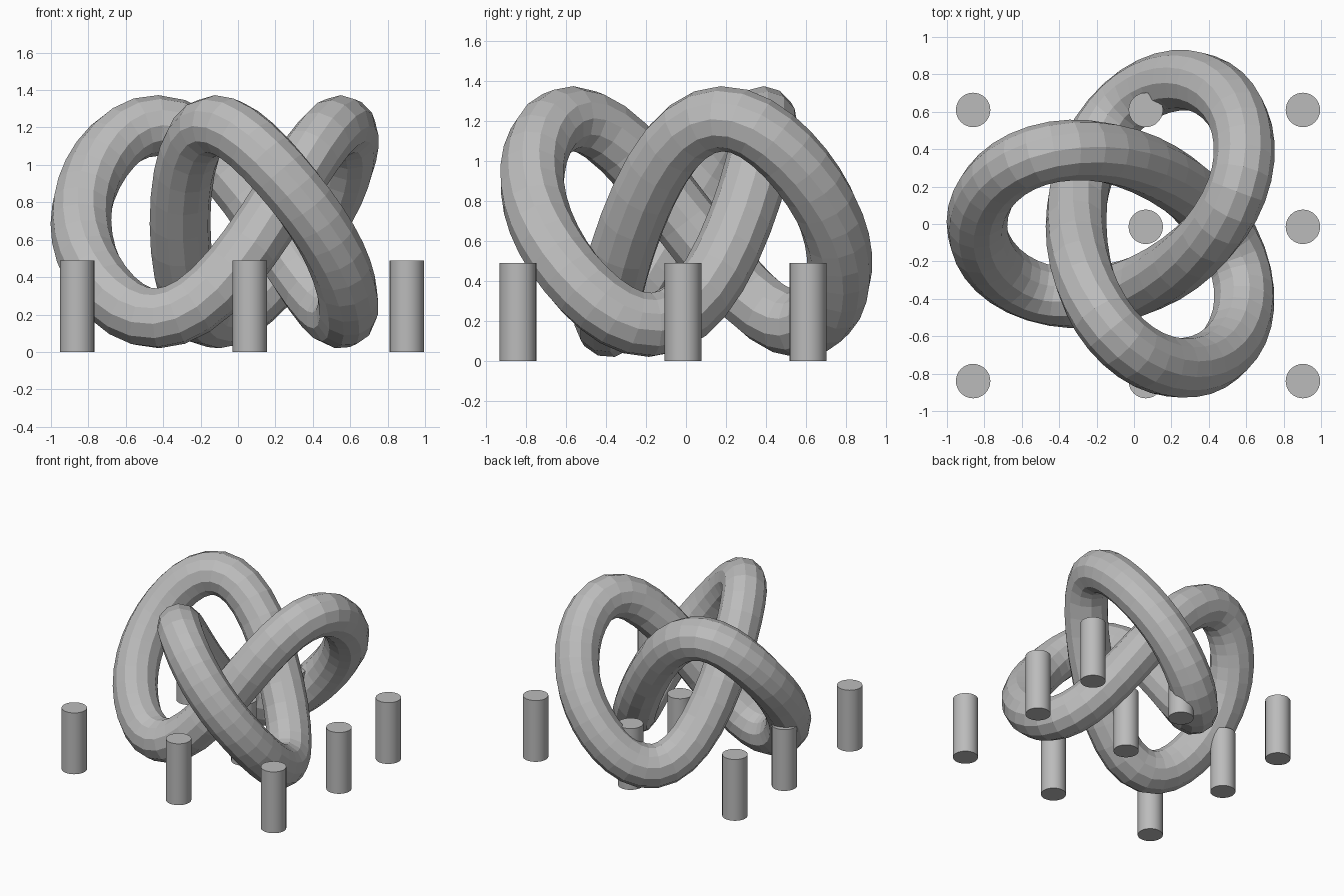
import bpy
from math import sin, cos, tau

cube = bpy.data.objects.get("Cube")
if cube:
    bpy.data.objects.remove(cube, do_unlink=True)

# One plain grey for everything
grey = bpy.data.materials.new("plain_grey")
grey.use_nodes = True
GREY = (0.5, 0.5, 0.5, 1)
grey.diffuse_color = GREY
grey.node_tree.nodes["Principled BSDF"].inputs["Base Color"].default_value = GREY


def select_only(obj):
    bpy.ops.object.select_all(action="DESELECT")
    obj.select_set(True)
    bpy.context.view_layer.objects.active = obj


def knot_point(t):
    """Centre line of a three-lobed knot with one lobe towards -x."""
    x = -(0.575 * cos(2 * t) + 0.265 * cos(t))
    y = -(0.575 * sin(2 * t) - 0.265 * sin(t))
    z = 0.695 - 0.503 * sin(3 * t) + 0.057 * sin(6 * t)
    return x, y, z


# Faceted tube swept along the closed knot
SEGMENTS = 84
curve = bpy.data.curves.new("knot", "CURVE")
curve.dimensions = "3D"
curve.bevel_depth = 0.163
curve.bevel_resolution = 4
spline = curve.splines.new("POLY")
spline.points.add(SEGMENTS - 1)
for i, point in enumerate(spline.points):
    point.co = (*knot_point(tau * i / SEGMENTS), 1)
spline.use_cyclic_u = True
spline.use_smooth = False
curve.materials.append(grey)
knot = bpy.data.objects.new("knot", curve)
bpy.context.collection.objects.link(knot)
select_only(knot)
bpy.ops.object.convert(target="MESH")

# Grid of short round posts on the ground
HEIGHT = 0.49
for row, y in zip(("front", "middle", "back"), (-0.84, -0.015, 0.61)):
    for column, x in zip(("right", "centre", "left"), (-0.86, 0.063, 0.903)):
        bpy.ops.mesh.primitive_cylinder_add(
            vertices=32, radius=0.092, depth=HEIGHT, location=(x, y, HEIGHT / 2))
        post = bpy.context.object
        post.name = f"post_{row}_{column}"
        post.data.materials.append(grey)
        bpy.ops.object.shade_smooth_by_angle()
